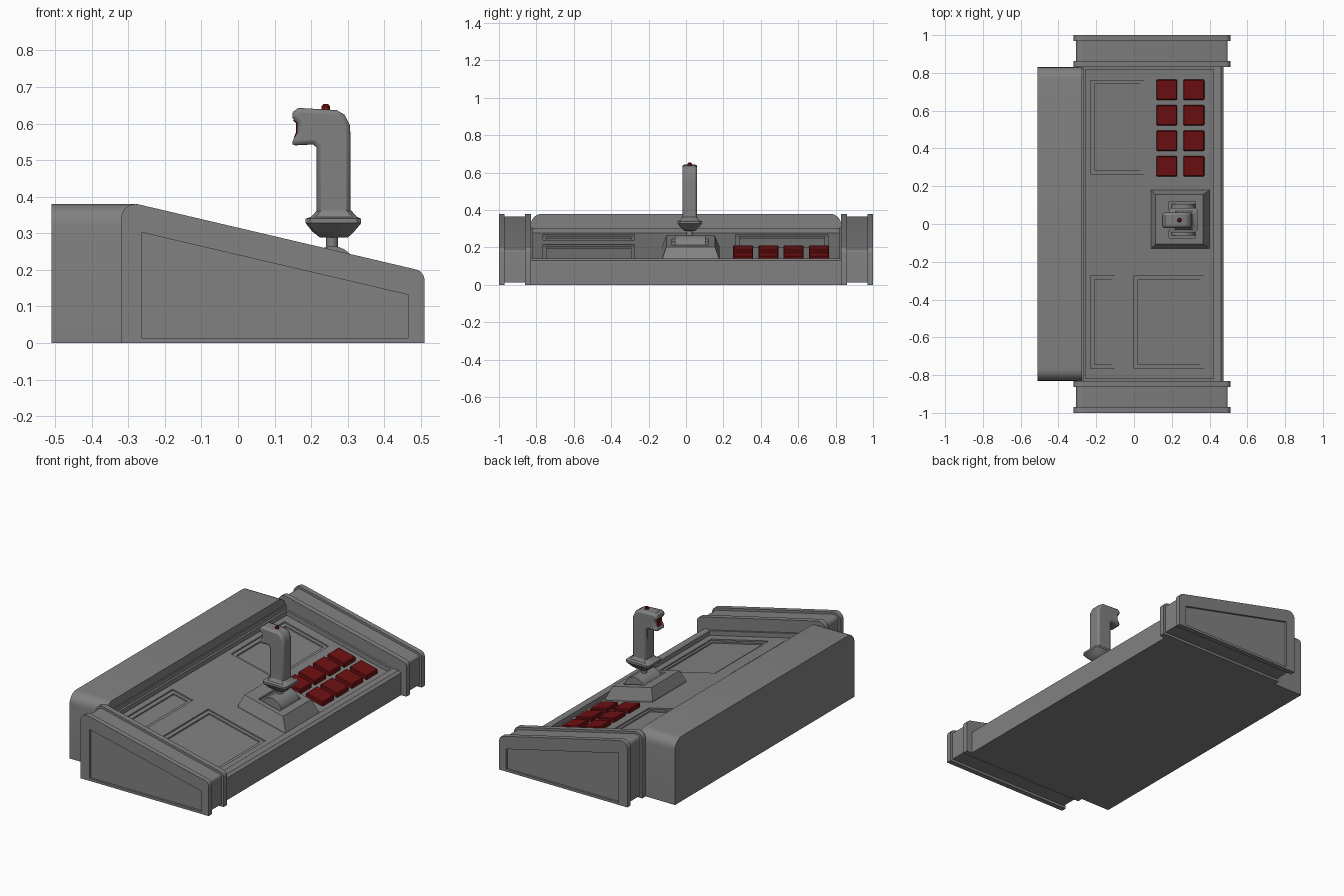
import bpy, bmesh
from math import pi, sin, cos, radians

if "Cube" in bpy.data.objects:
    bpy.data.objects.remove(bpy.data.objects["Cube"])


def material(name, color):
    m = bpy.data.materials.new(name)
    m.use_nodes = True
    m.diffuse_color = (*color, 1)
    m.node_tree.nodes["Principled BSDF"].inputs["Base Color"].default_value = (*color, 1)
    return m


GREY = material("console grey", (0.22, 0.22, 0.22))
RED = material("button red", (0.16, 0.005, 0.006))


def deck(x):
    """Height of the sloping control deck at x."""
    return 0.215 - 0.237 * x


def loft(name, rings, mat=GREY):
    """Closed solid through a list of equal-length point rings."""
    bm = bmesh.new()
    loops = [[bm.verts.new(p) for p in ring] for ring in rings]
    n = len(loops[0])
    for a, b in zip(loops, loops[1:]):
        for i in range(n):
            j = (i + 1) % n
            bm.faces.new((a[i], a[j], b[j], b[i]))
    bm.faces.new(loops[0])
    bm.faces.new(loops[-1])
    bmesh.ops.recalc_face_normals(bm, faces=bm.faces)
    me = bpy.data.meshes.new(name)
    bm.to_mesh(me)
    bm.free()
    me.materials.append(mat)
    ob = bpy.data.objects.new(name, me)
    bpy.context.collection.objects.link(ob)
    return ob


def prism(name, profile, y0, y1, mat=GREY):
    """Side profile in x, z extruded across y."""
    return loft(name, [[(x, y, z) for x, z in profile] for y in (y0, y1)], mat)


def activate(ob):
    bpy.ops.object.select_all(action="DESELECT")
    ob.select_set(True)
    bpy.context.view_layer.objects.active = ob


def cut(ob, cutter):
    mod = ob.modifiers.new("cut", "BOOLEAN")
    mod.operation, mod.solver, mod.object = "DIFFERENCE", "EXACT", cutter
    activate(ob)
    bpy.ops.object.modifier_apply(modifier="cut")
    bpy.data.objects.remove(cutter)


def bevel(ob, width, segments=2, angle=30):
    mod = ob.modifiers.new("bevel", "BEVEL")
    mod.width, mod.segments = width, segments
    mod.limit_method, mod.angle_limit = "ANGLE", radians(angle)


def smooth(ob):
    activate(ob)
    bpy.ops.object.shade_smooth_by_angle(angle=radians(35))


def arc(cx, cz, r, a0, a1, n=6):
    return [(cx + r * cos(radians(a0 + (a1 - a0) * i / n)),
             cz + r * sin(radians(a0 + (a1 - a0) * i / n))) for i in range(n + 1)]


def slab(x0, x1, low, high):
    """Profile lying parallel to the deck."""
    return [(x0, deck(x0) + low), (x1, deck(x1) + low),
            (x1, deck(x1) + high), (x0, deck(x0) + high)]


# Rear housing with rounded upper ends
outline = [(-0.83, 0), (0.83, 0)] + arc(0.77, 0.32, 0.06, 0, 90) + arc(-0.77, 0.32, 0.06, 90, 180)
smooth(loft("rear_housing", [[(x, y, z) for y, z in outline] for x in (-0.51, -0.275)]))

# Sloping console with front lip and rear ledge
console = prism("console_body", [
    (-0.3, 0), (-0.3, 0.33), (-0.268, 0.33), (-0.268, 0.305), (-0.258, 0.303),
    (-0.258, deck(-0.258)), (0.42, deck(0.42)), (0.42, 0.142), (0.46, 0.142),
    (0.475, 0.13), (0.475, 0)], -0.835, 0.835)

# Stepped recessed panels in the deck
for x0, x1, y0, y1 in ((-0.23, 0.055, 0.265, 0.76), (-0.23, -0.1, -0.765, -0.275),
                       (0.0, 0.37, -0.765, -0.275)):
    for inset, depth in ((0, 0.008), (0.02, 0.016)):
        cut(console, prism("panel_cutter", slab(x0 + inset, x1 - inset, -depth, 0.03),
                           y0 + inset, y1 - inset))

# Side cheeks: grooved core between two rims, outer face recessed
rim = ([(-0.32, 0)] + arc(-0.28, 0.34, 0.04, 180, 77)
       + arc(0.48, 0.172, 0.03, 77, 0) + [(0.51, 0)])
core = ([(-0.307, 0.014)] + arc(-0.28, 0.34, 0.027, 180, 77)
        + arc(0.48, 0.172, 0.016, 77, 0) + [(0.496, 0.014)])
panel = [(-0.262, 0.014), (-0.262, 0.302), (0.465, 0.132), (0.465, 0.014)]
for side, s in (("right", 1), ("left", -1)):
    smooth(prism(side + "_cheek_core", core, s * 0.85, s * 0.98))
    smooth(prism(side + "_cheek_inner_rim", rim, s * 0.83, s * 0.862))
    outer = prism(side + "_cheek_outer_rim", rim, s * 0.97, s)
    cut(outer, prism("cheek_cutter", panel, s * 0.988, s * 1.02))
    smooth(outer)
    prism(side + "_deck_rail", slab(-0.265, 0.425, -0.01, 0.027), s * 0.818, s * 0.832)

# Eight push buttons
for row in range(4):
    for col in range(2):
        x, y = 0.118 + 0.144 * col, 0.252 + 0.135 * row
        b = prism(f"push_button_{row}_{col}", slab(x, x + 0.11, -0.005, 0.025),
                  y, y + 0.107, RED)
        bevel(b, 0.004, 1)


# Joystick plinth: frustum following the deck
def sloped_ring(x0, x1, y0, y1, h):
    return [(x, y, deck(x) + h) for x, y in ((x0, y0), (x1, y0), (x1, y1), (x0, y1))]


plinth = loft("joystick_plinth", [
    sloped_ring(0.09, 0.40, -0.13, 0.18, -0.01), sloped_ring(0.09, 0.40, -0.13, 0.18, 0.008),
    sloped_ring(0.115, 0.365, -0.105, 0.155, 0.075)])
cut(plinth, prism("socket_cutter", slab(0.185, 0.325, 0.06, 0.1), -0.075, 0.12))

# Curved pivot drum in the plinth
smooth(prism("pivot_drum", arc(0.258, 0.2, 0.065, 0, 180, 12), -0.06, 0.105))


# Stick shaft and hand guard
def chamfered_ring(x0, x1, y0, y1, z, c=0.012):
    return [(x0 + c, y0, z), (x1 - c, y0, z), (x1, y0 + c, z), (x1, y1 - c, z),
            (x1 - c, y1, z), (x0 + c, y1, z), (x0, y1 - c, z), (x0, y0 + c, z)]


def disc(x, y, z, r, n=16):
    return [(x + r * cos(2 * pi * i / n), y + r * sin(2 * pi * i / n), z) for i in range(n)]


smooth(loft("stick_shaft", [disc(0.257, 0.02, z, 0.016) for z in (0.24, 0.3)]))
smooth(loft("hand_guard", [chamfered_ring(*r) for r in (
    (0.225, 0.3, -0.01, 0.05, 0.288), (0.203, 0.318, -0.027, 0.067, 0.305),
    (0.185, 0.337, -0.045, 0.085, 0.328), (0.185, 0.337, -0.045, 0.085, 0.34),
    (0.2, 0.325, -0.03, 0.07, 0.345), (0.215, 0.31, -0.02, 0.06, 0.362))]))

# Pistol grip with overhanging head
grip = prism("grip", [
    (0.215, 0.35), (0.215, 0.535), (0.205, 0.543), (0.145, 0.54), (0.153, 0.56),
    (0.162, 0.575), (0.162, 0.602), (0.145, 0.615), (0.15, 0.632), (0.165, 0.643),
    (0.27, 0.637), (0.292, 0.624), (0.306, 0.595), (0.308, 0.56), (0.308, 0.35)], -0.02, 0.06)
bevel(grip, 0.012, 2, 60)
smooth(grip)

# Trigger and thumb button
prism("trigger", [(0.17, 0.565), (0.153, 0.562), (0.158, 0.575), (0.158, 0.602),
                  (0.15, 0.61), (0.17, 0.61)], 0.002, 0.038, RED)
smooth(loft("thumb_button", [disc(0.24, 0.02, z, r) for z, r in
                             ((0.63, 0.011), (0.648, 0.011), (0.653, 0.007))], RED))
